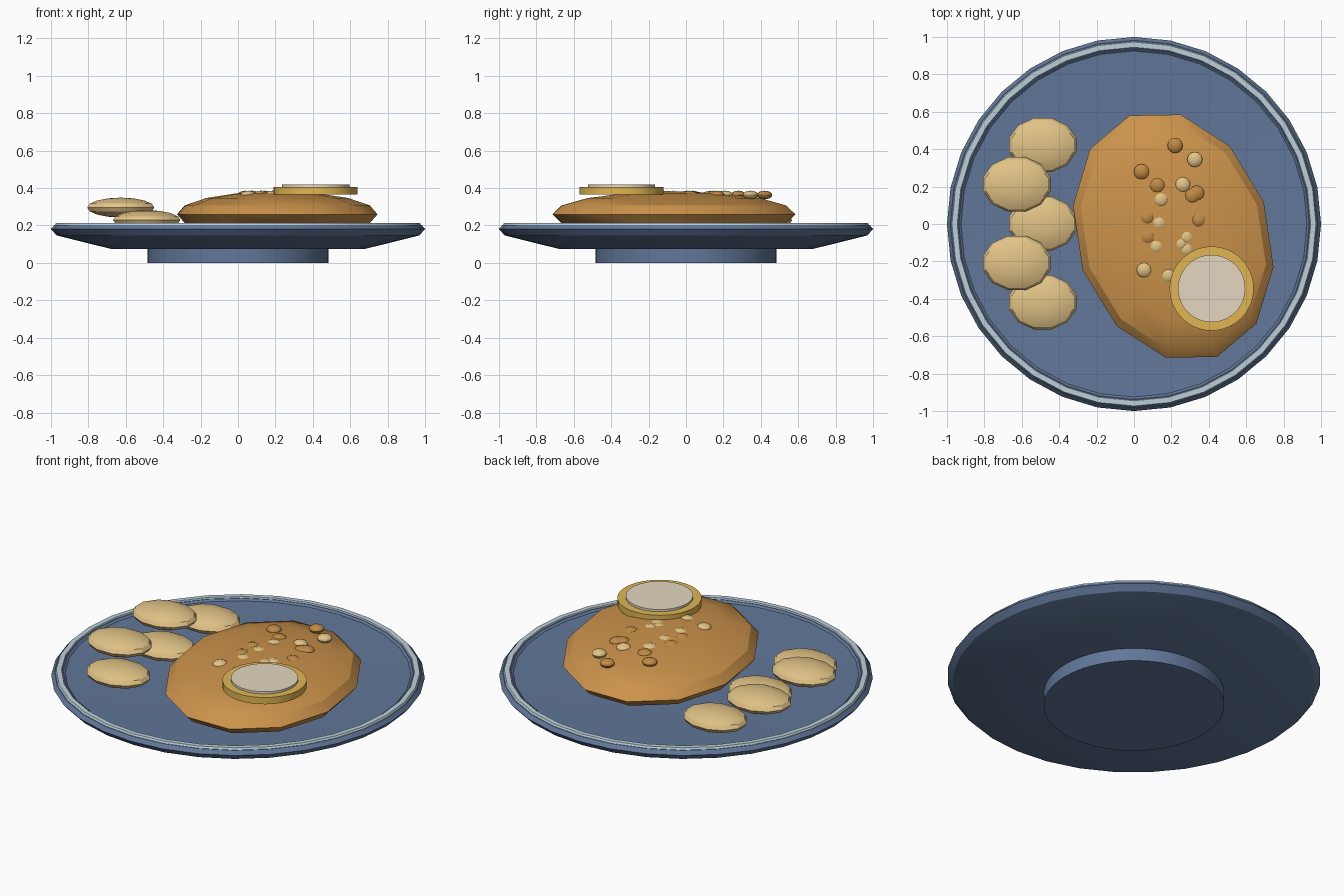
import bpy, bmesh, math
from mathutils import Matrix, Vector

cube = bpy.data.objects.get("Cube")
if cube:
    bpy.data.objects.remove(cube, do_unlink=True)


def material(name, rgb):
    mat = bpy.data.materials.new(name)
    mat.use_nodes = True
    mat.diffuse_color = (*rgb, 1)
    mat.node_tree.nodes["Principled BSDF"].inputs["Base Color"].default_value = (*rgb, 1)
    return mat


BLUE = material("slate_blue", (0.12, 0.185, 0.32))
PALE = material("pale_grey_blue", (0.51, 0.63, 0.70))
CRUST = material("golden_brown", (0.60, 0.29, 0.07))
CRUMB = material("toasted_brown", (0.53, 0.255, 0.06))
CREAM = material("potato_cream", (0.76, 0.55, 0.24))
RIND = material("lemon_yellow", (0.75, 0.47, 0.085))
FLESH = material("lemon_flesh", (0.77, 0.68, 0.53))


def finish(name, bm, mat):
    bmesh.ops.remove_doubles(bm, verts=bm.verts, dist=0.0001)
    bmesh.ops.recalc_face_normals(bm, faces=bm.faces)
    mesh = bpy.data.meshes.new(name)
    bm.to_mesh(mesh)
    bm.free()
    mesh.materials.append(mat)
    obj = bpy.data.objects.new(name, mesh)
    bpy.context.collection.objects.link(obj)
    bpy.ops.object.select_all(action="DESELECT")
    obj.select_set(True)
    bpy.context.view_layer.objects.active = obj
    bpy.ops.object.shade_smooth_by_angle(angle=math.radians(29))
    return obj


def lathe(name, profile, sides, mat, centre=(0, 0)):
    """Spin a profile of (radius, height) points around a vertical axis."""
    bm = bmesh.new()
    verts = [bm.verts.new((r, 0, z)) for r, z in profile]
    edges = [bm.edges.new(pair) for pair in zip(verts, verts[1:])]
    bmesh.ops.spin(bm, geom=verts + edges, axis=(0, 0, 1), cent=(0, 0, 0),
                   angle=math.tau, steps=sides)
    bmesh.ops.translate(bm, verts=bm.verts, vec=(*centre, 0))
    return finish(name, bm, mat)


def ball(name, centre, axis_a, axis_b, height, segments, rings, mat, turn=0):
    """Squashed sphere whose equator is set by two axes in the plane."""
    bm = bmesh.new()
    bmesh.ops.create_uvsphere(bm, u_segments=segments, v_segments=rings, radius=1)
    bmesh.ops.rotate(bm, verts=bm.verts, cent=(0, 0, 0),
                     matrix=Matrix.Rotation(turn, 3, "Z"))
    a, b, c = Vector((*axis_a, 0)), Vector((*axis_b, 0)), Vector((0, 0, height))
    for v in bm.verts:
        v.co = Vector(centre) + a * v.co.x + b * v.co.y + c * v.co.z
    return finish(name, bm, mat)


# Plate: sloped underside, thick lip and a very shallow bowl
bowl = [(r, 0.177 + 0.024 * r * r) for r in (0.925, 0.7, 0.45, 0.2, 0)]
lathe("plate", [(0, 0.075), (0.68, 0.075), (0.97, 0.147), (1, 0.181), (0.982, 0.203),
                (0.937, 0.207)] + bowl, 32, BLUE)
lathe("plate_foot", [(0, 0), (0.483, 0), (0.483, 0.08), (0, 0.08)], 64, BLUE)

# Pale band around the rim
lathe("rim_band", [(0.938, 0.195), (0.945, 0.214), (0.973, 0.214), (0.981, 0.198),
                   (0.938, 0.195)], 32, PALE)

# Breaded cutlet, a skewed flattened sphere
ball("cutlet", (0.21, -0.065, 0.26), (0.536, -0.165), (0.04, 0.65), 0.123, 12, 8, CRUST)

# Potato slices: three on the plate, two stacked on them
for i in range(5):
    upper = i % 2
    centre = (-0.627 if upper else -0.488, 0.422 - 0.21 * i, 0.296 if upper else 0.229)
    ball(f"potato_slice_{i + 1}", centre, (0.186, 0), (0, 0.15), 0.053, 12, 8, CREAM,
         math.radians(15))

# Lemon slice
LEMON = (0.415, -0.345)
lathe("lemon_rind", [(0, 0.365), (0.225, 0.365), (0.225, 0.405), (0, 0.405)], 48, RIND, LEMON)
lathe("lemon_flesh", [(0, 0.4), (0.18, 0.4), (0.18, 0.418), (0, 0.418)], 48, FLESH, LEMON)

# Crumbs scattered over the cutlet, half sunk where it is thickest
brown = [(0.22, 0.42), (0.04, 0.28), (0.125, 0.205), (0.335, 0.165), (0.31, 0.15),
         (0.07, 0.035), (0.345, 0.02), (0.075, -0.07)]
light = [(0.325, 0.345), (0.26, 0.21), (0.145, 0.13), (0.135, 0.005), (0.28, -0.07),
         (0.25, -0.105), (0.28, -0.135), (0.12, -0.12), (0.055, -0.245), (0.185, -0.275)]
for label, spots, mat in (("brown", brown, CRUMB), ("light", light, CREAM)):
    for i, (x, y) in enumerate(spots):
        ball(f"{label}_crumb_{i + 1}", (x, y, 0.363), (0.041, 0), (0, 0.041), 0.023, 12, 8, mat)
